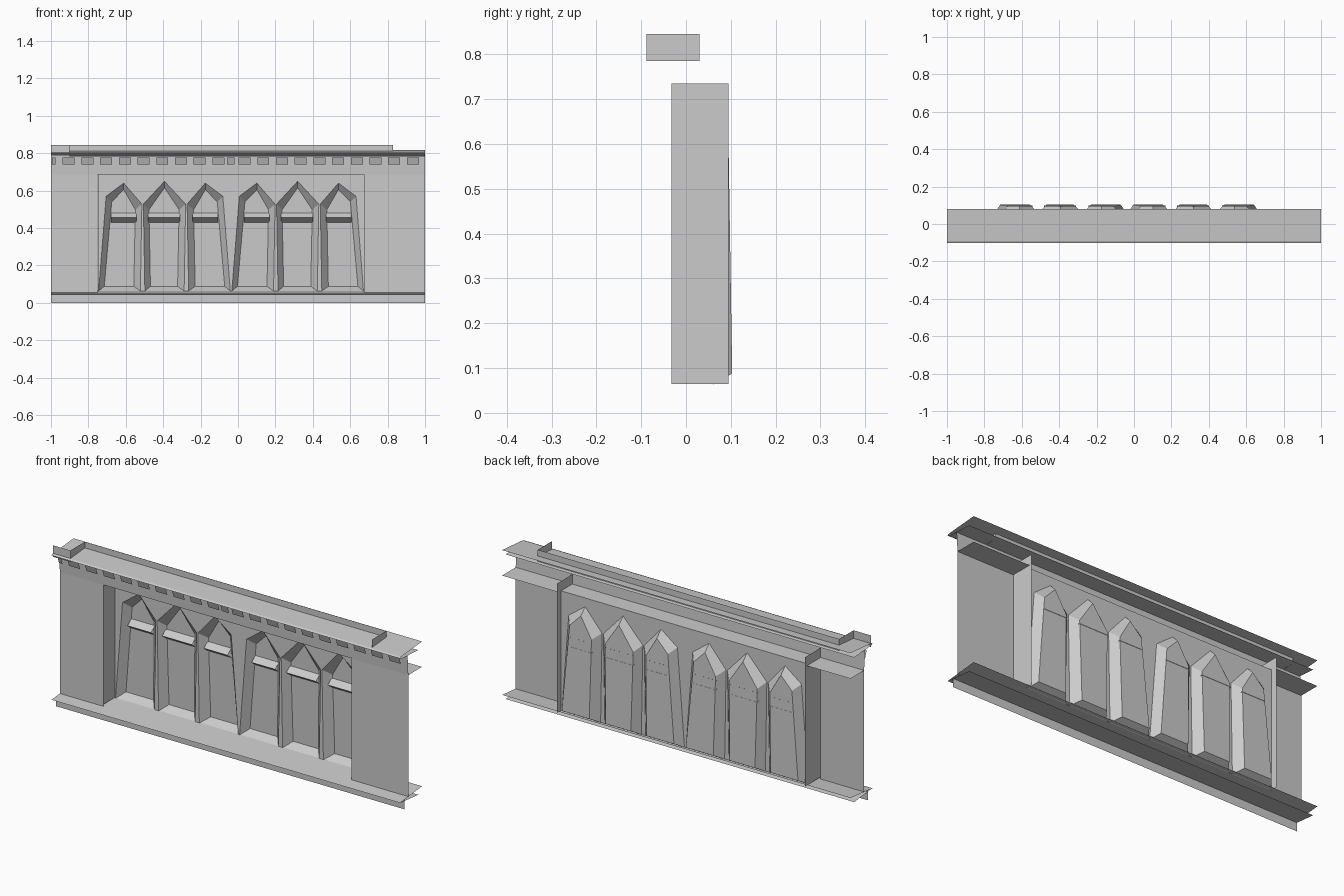
import bpy

if "Cube" in bpy.data.objects:
    bpy.data.objects.remove(bpy.data.objects["Cube"])


def make(name, verts, faces):
    """Create a mesh object from points and faces."""
    me = bpy.data.meshes.new(name)
    me.from_pydata(verts, [], faces)
    me.update()
    ob = bpy.data.objects.new(name, me)
    bpy.context.collection.objects.link(ob)
    return ob


def sweep_x(name, x0, x1, profile):
    """Sweep an open (y, z) profile along x as a thin sheet."""
    n = len(profile)
    v = [(x, y, z) for x in (x0, x1) for y, z in profile]
    return make(name, v, [(i, i + 1, n + i + 1, n + i) for i in range(n - 1)])


def sweep_z(name, z0, z1, path):
    """Raise an open (x, y) path from z0 to z1 as a thin sheet."""
    n = len(path)
    v = [(x, y, z) for z in (z0, z1) for x, y in path]
    return make(name, v, [(i, i + 1, n + i + 1, n + i) for i in range(n - 1)])


LEFT, RIGHT = -0.75, 0.675      # recess sides
FRONT, SCREEN = -0.032, 0.06    # wall face and arcade screen depths
FLOOR, TOP = 0.063, 0.685

# Base: plinth strip and the two ledges meeting at a sharp nose
sweep_z("plinth", 0.0, 0.05, [(-1, -0.062), (1, -0.062)])
sweep_x("base_ledge", -1, 1, [(0.05, 0.033), (-0.10, 0.048), (0.08, 0.066)])

# Side walls, soffit shelves and recess jambs
for name, x0, x1 in (("left", -1, LEFT), ("right", RIGHT, 1)):
    sweep_x(name + "_wall", x0, x1, [(FRONT, 0.053), (FRONT, TOP)])
    sweep_x(name + "_shelf", x0, x1, [(FRONT, TOP), (0.08, TOP)])
for name, x in (("left_jamb", LEFT), ("right_jamb", RIGHT)):
    sweep_z(name, 0.065, 0.735, [(x, FRONT), (x, 0.095)])
sweep_x("recess_ceiling", LEFT, RIGHT, [(FRONT, TOP), (SCREEN, TOP)])

# Frieze and cornice
sweep_x("frieze", -1, 1, [(FRONT, TOP), (-0.038, 0.786)])
sweep_x("cornice", -1, 1, [(0.05, 0.783), (-0.09, 0.792), (-0.102, 0.798),
                           (-0.09, 0.803), (0.08, 0.817)])
sweep_z("parapet", 0.785, 0.845, [(-1, -0.088), (-0.9, -0.088), (-0.9, 0.03),
                                  (0.83, 0.03), (0.83, -0.088)])

# Row of leaning dentils
xs = [-0.905 + 0.1 * i for i in range(9)] + [0.035 + 0.1 * i for i in range(10)]
spans = [(x - 0.032, x + 0.032) for x in xs] + [(-0.995, -0.975), (-0.06, -0.018)]
for x0, x1 in spans:
    sweep_x("dentil", x0, min(x1, 1), [(-0.047, 0.74), (-0.06, 0.778)])


def back_y(z):
    return 0.1045 - 0.016 * z


def niche(c, sx, shape):
    """One pointed niche: screen around it, splayed reveal, back and transom."""
    lo, hi, outline = shape
    front = [(c + sx * x, z) for x, z in outline]
    # inset outline for the back panel
    ins = [(0.03, 0.025), (0.03, -0.03), (0, -0.035), (-0.035, -0.03), (-0.035, 0.025)]
    back = [(c + sx * (x + dx), z + dz) for (x, z), (dx, dz) in zip(outline, ins)]
    lo, hi, ax = c + sx * lo, c + sx * hi, front[2][0]
    # screen halves either side of the apex
    for edge, pts in ((lo, front[:3]), (hi, front[:1:-1])):
        poly = [(edge, FLOOR)] + pts + [(ax, TOP), (edge, TOP)]
        make("arcade_screen", [(x, SCREEN, z) for x, z in poly], [tuple(range(6))])
    # reveal ring
    v = [(x, SCREEN, z) for x, z in front] + [(x, back_y(z), z) for x, z in back]
    make("niche_reveal", v, [(i, (i + 1) % 5, 5 + (i + 1) % 5, 5 + i) for i in range(5)])
    make("niche_back", v[5:], [(0, 1, 2, 3, 4)])
    # wedge-shaped transom bar
    x0, x1 = sorted((back[1][0], back[3][0]))
    sweep_x("transom", x0 - 0.005, x1 + 0.005, [(0.098, 0.48), (0.065, 0.455), (0.098, 0.43)])


# Two groups of three niches, outer ones mirrored
outer = (-0.356, -0.117, [(-0.352, FLOOR), (-0.312, 0.57), (-0.218, 0.64),
                          (-0.121, 0.528), (-0.129, FLOOR)])
middle = (-0.117, 0.117, [(-0.105, FLOOR), (-0.113, 0.528), (0, 0.65),
                          (0.113, 0.528), (0.105, FLOOR)])
for c in (-0.393, 0.319):
    niche(c, 1, outer)
    niche(c, 1, middle)
    niche(c, -1, outer)
